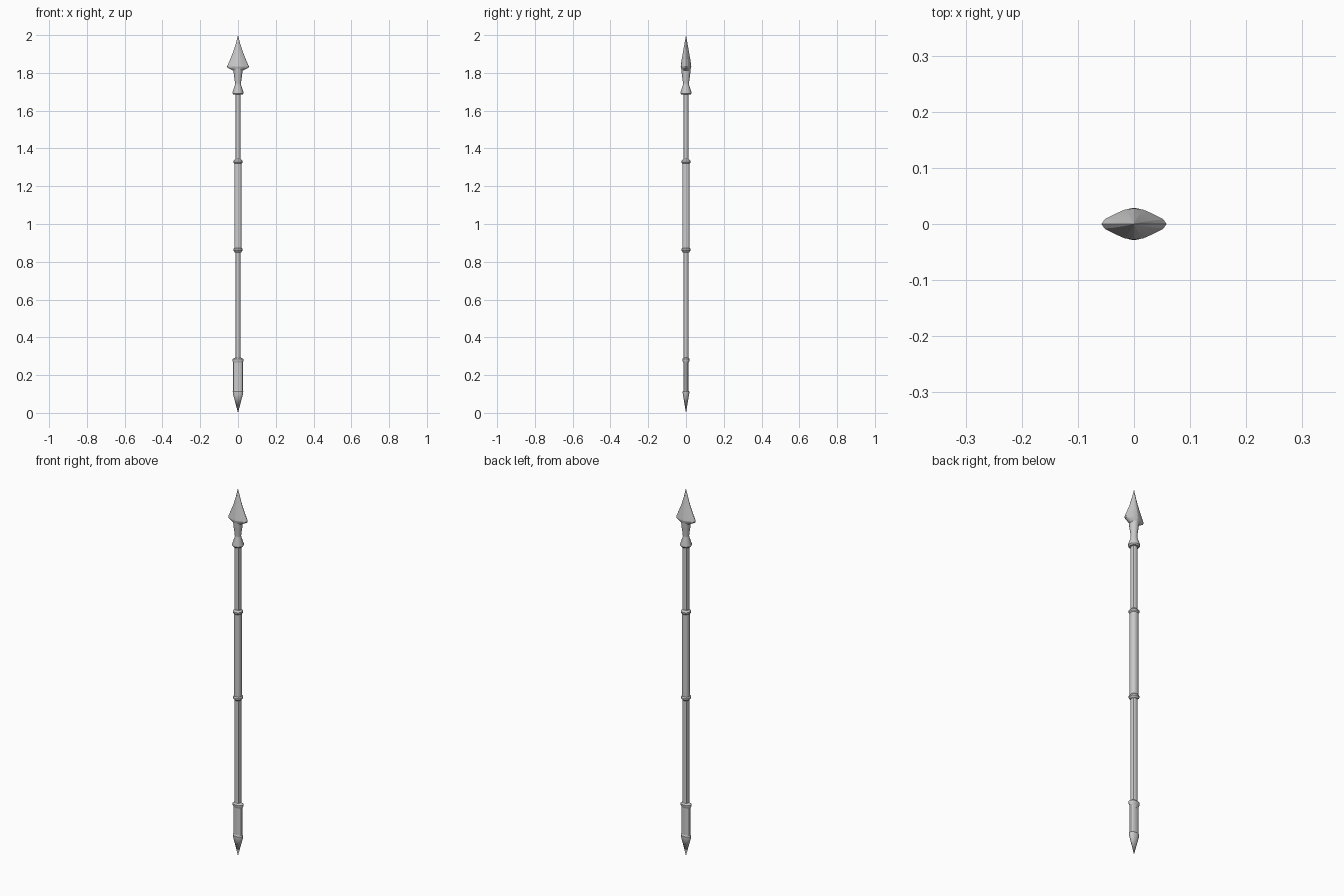
import bpy, bmesh, math

if "Cube" in bpy.data.objects:
    bpy.data.objects.remove(bpy.data.objects["Cube"])


def loft(name, rings, sides=16, power=1.0, waist=0.0, crease=30):
    """Stack of (z, half_x, half_y) sections; zero size gives a point.
    power < 1 squares the section, waist hollows it between the axes."""
    bm = bmesh.new()
    rows = []
    for z, rx, ry in rings:
        if rx == 0:
            rows.append([bm.verts.new((0, 0, z))])
            continue
        row = []
        for i in range(sides):
            a = 2 * math.pi * i / sides
            c, s = math.cos(a), math.sin(a)
            k = 1 - waist * math.sin(2 * a) ** 2
            x = math.copysign(abs(c) ** power, c)
            y = math.copysign(abs(s) ** power, s)
            row.append(bm.verts.new((rx * k * x, ry * k * y, z)))
        rows.append(row)
    for a, b in zip(rows, rows[1:]):
        for i in range(sides):
            j = (i + 1) % sides
            if len(a) == 1:
                bm.faces.new((a[0], b[j], b[i]))
            elif len(b) == 1:
                bm.faces.new((a[i], a[j], b[0]))
            else:
                bm.faces.new((a[i], a[j], b[j], b[i]))
    for row in (rows[0], rows[-1]):
        if len(row) > 1:
            bm.faces.new(row)
    bmesh.ops.recalc_face_normals(bm, faces=bm.faces)
    me = bpy.data.meshes.new(name)
    bm.to_mesh(me)
    bm.free()
    ob = bpy.data.objects.new(name, me)
    bpy.context.collection.objects.link(ob)
    bpy.ops.object.select_all(action='DESELECT')
    ob.select_set(True)
    bpy.context.view_layer.objects.active = ob
    bpy.ops.object.shade_smooth_by_angle(angle=math.radians(crease))
    return ob


def even(name, profile, **options):
    return loft(name, [(z, r, r) for z, r in profile], **options)


# Shaft and thicker hand grip, both with a rounded square section
even("shaft", [(0.25, 0.0145), (1.70, 0.0145)], power=0.65)
even("grip", [(0.86, 0.0195), (1.335, 0.0195)], power=0.75)

# Slim bands at both ends of the grip
for label, z in (("lower", 0.863), ("upper", 1.33)):
    even(label + "_grip_band", [(z - 0.013, 0.017), (z - 0.004, 0.0245),
                                (z + 0.004, 0.0245), (z + 0.013, 0.017)], power=0.85)

# Flared collar and socket below the blade
even("socket_collar", [(1.685, 0.024), (1.692, 0.029), (1.698, 0.029),
                       (1.735, 0.0165), (1.745, 0.016)])
even("socket", [(1.735, 0.0155), (1.76, 0.0175), (1.79, 0.022), (1.825, 0.025)])

# Spear blade: raised mid rib, hollowed faces and swept barbs
loft("blade", [(1.812, 0.025, 0.023), (1.819, 0.040, 0.024), (1.827, 0.055, 0.026),
               (1.834, 0.058, 0.028), (1.87, 0.042, 0.023), (1.91, 0.026, 0.016),
               (1.95, 0.013, 0.009), (2.0, 0, 0)], sides=20, waist=0.14, crease=16)

# Flattened butt ferrule, its rim and the end spike
loft("butt_ferrule", [(0.105, 0.0255, 0.014), (0.28, 0.0255, 0.014)], power=0.85)
loft("ferrule_rim", [(0.266, 0.0255, 0.0145), (0.277, 0.030, 0.0195),
                     (0.284, 0.030, 0.0195), (0.292, 0.016, 0.0145)], power=0.9)
loft("butt_spike", [(0, 0, 0), (0.10, 0.0265, 0.0170), (0.112, 0.0280, 0.0180),
                    (0.118, 0.0250, 0.0140)], power=0.9)
